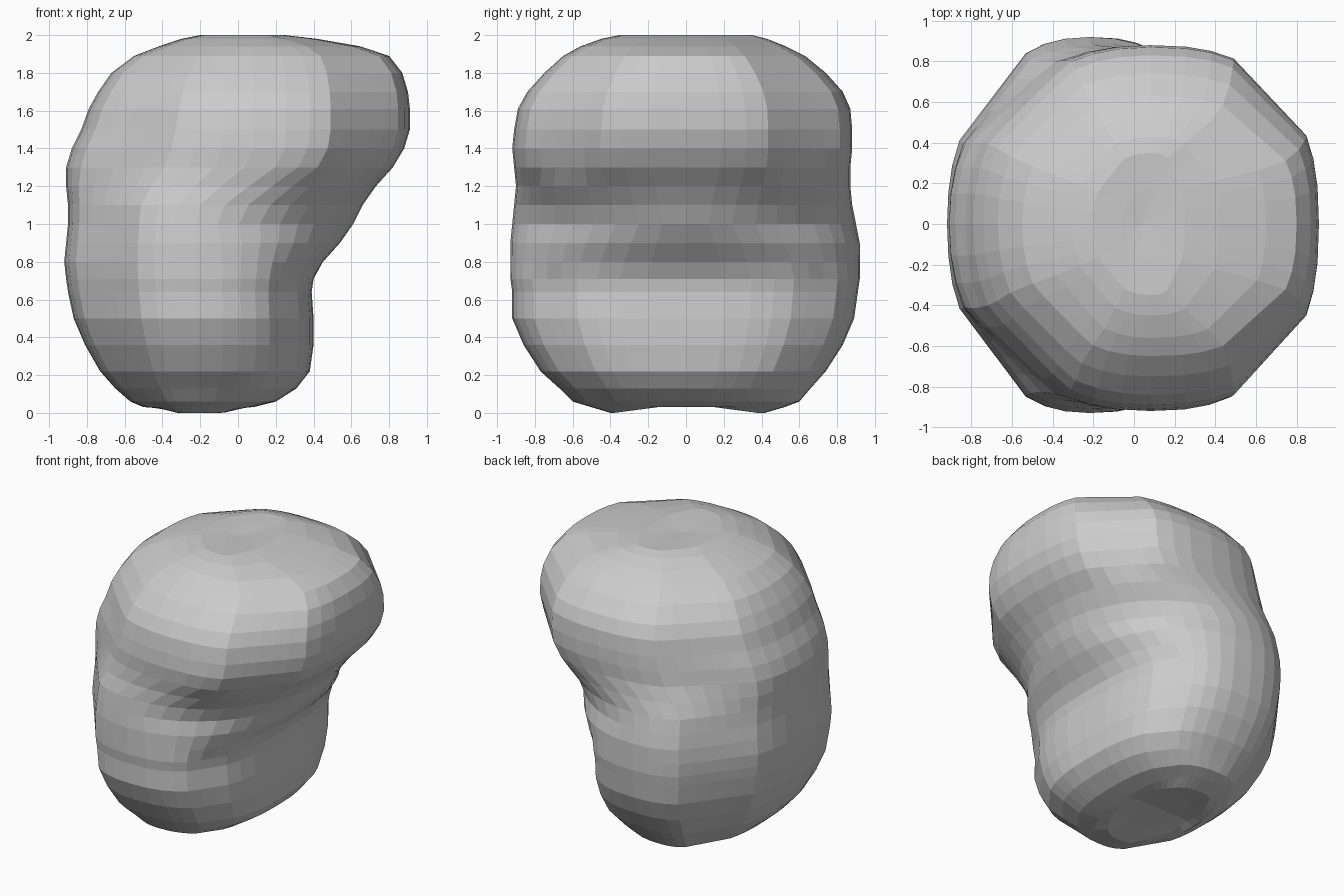
import bpy, bmesh, math

if "Cube" in bpy.data.objects:
    bpy.data.objects.remove(bpy.data.objects["Cube"])

SEGMENTS = 44

# body profile: height, left x, right x, front y, back y
PROFILE = [
    (0.03, -0.50, 0.08, -0.50, 0.52),
    (0.06, -0.57, 0.20, -0.60, 0.60),
    (0.13, -0.65, 0.31, -0.67, 0.66),
    (0.22, -0.73, 0.38, -0.77, 0.74),
    (0.36, -0.81, 0.40, -0.86, 0.83),
    (0.50, -0.87, 0.40, -0.92, 0.89),
    (0.64, -0.90, 0.39, -0.92, 0.91),
    (0.71, -0.91, 0.40, -0.93, 0.92),
    (0.80, -0.92, 0.45, -0.93, 0.92),
    (0.90, -0.91, 0.54, -0.93, 0.92),
    (1.00, -0.90, 0.61, -0.92, 0.90),
    (1.10, -0.90, 0.66, -0.91, 0.88),
    (1.20, -0.91, 0.73, -0.90, 0.87),
    (1.30, -0.91, 0.82, -0.91, 0.87),
    (1.40, -0.88, 0.88, -0.92, 0.88),
    (1.50, -0.83, 0.91, -0.91, 0.88),
    (1.61, -0.79, 0.91, -0.89, 0.87),
    (1.70, -0.74, 0.90, -0.84, 0.83),
    (1.80, -0.67, 0.87, -0.75, 0.74),
    (1.89, -0.55, 0.80, -0.65, 0.63),
    (1.94, -0.42, 0.65, -0.56, 0.53),
    (1.98, -0.30, 0.42, -0.45, 0.43),
    (2.00, -0.20, 0.25, -0.35, 0.35),
]


def blend(a, b, t):
    t = max(0.0, min(1.0, t))
    return a + (b - a) * t * t * (3 - 2 * t)


def power(v, n):
    return math.copysign(abs(v) ** (2 / n), v)


def ring(bm, z, xl, xr, yf, yb, shrink=1.0, lift=0.0):
    # the mass leans right toward the top; the overhang is narrower at the waist
    up = (z - 1.05) / 0.33
    cx = blend(-0.22, 0.08, up)
    waist = max(0.0, 1 - abs(z - 1.02) / 0.3)
    n_right = blend(2.6, 2.5, up) - 0.7 * waist
    out = []
    for i in range(SEGMENTS):
        a = 2 * math.pi * i / SEGMENTS
        c, s = math.cos(a), math.sin(a)
        n = n_right if c > 0 else 2.2
        u, v = power(c, n), power(s, n)
        # chamfered corners give the rounded octagon plan
        corner = blend(1.50, 1.42, up) if c > 0 else blend(1.36, 1.38, up)
        k = shrink * min(1.0, corner / (abs(u) + abs(v)))
        x = cx + u * k * (xr - cx if c > 0 else cx - xl)
        y = v * k * (yb if s > 0 else -yf)
        # shallow groove under the base
        groove = 0.05 * max(0.0, 1 - abs(y) / 0.38) if z < 0.04 else 0.0
        out.append(bm.verts.new((x, y, z + lift + groove * (shrink < 1))))
    return out


bm = bmesh.new()

# underside, stacked rings, then crown
rings = [ring(bm, *PROFILE[0], shrink=0.5, lift=-0.02),
         ring(bm, *PROFILE[0], shrink=0.8, lift=-0.03)]
rings += [ring(bm, *row) for row in PROFILE]
rings.append(ring(bm, *PROFILE[-1], shrink=0.5, lift=-0.005))
for low, high in zip(rings, rings[1:]):
    for i in range(SEGMENTS):
        j = (i + 1) % SEGMENTS
        bm.faces.new((low[i], low[j], high[j], high[i]))

# shallow dimples close the two ends
for loop, point in ((rings[0], (-0.22, 0, 0.06)), (rings[-1], (0.04, 0, 1.985))):
    tip = bm.verts.new(point)
    for i in range(SEGMENTS):
        bm.faces.new((loop[i], loop[(i + 1) % SEGMENTS], tip))

bmesh.ops.recalc_face_normals(bm, faces=bm.faces)
mesh = bpy.data.meshes.new("lumpy_body")
bm.to_mesh(mesh)
bm.free()
body = bpy.data.objects.new("lumpy_body", mesh)
bpy.context.collection.objects.link(body)
